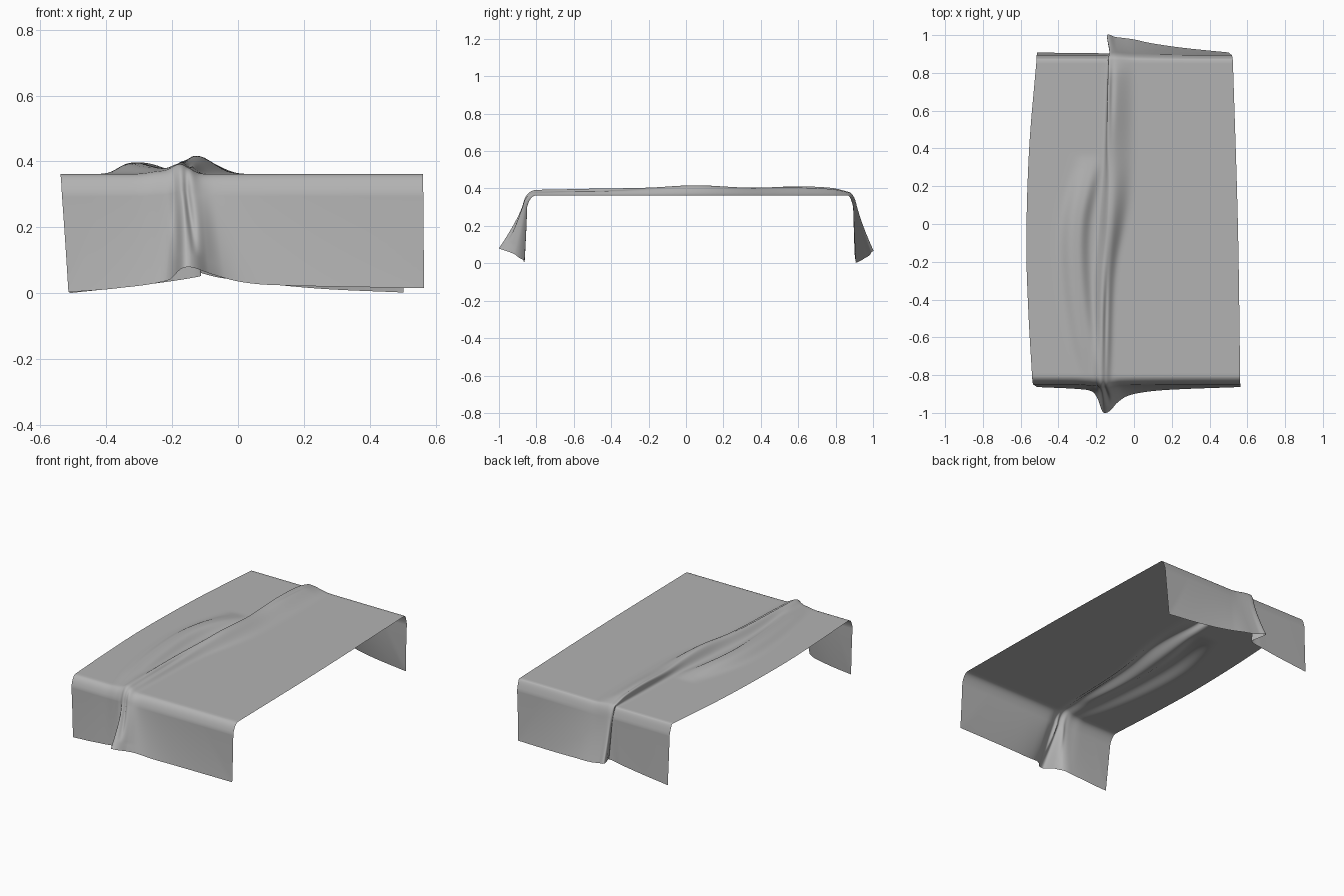
import bpy, bmesh, math

if "Cube" in bpy.data.objects:
    bpy.data.objects.remove(bpy.data.objects["Cube"])

TOP = 0.362


def curve(keys, t):
    """Smooth (Hermite) interpolation through (position, value) keys."""
    if t <= keys[0][0]:
        return keys[0][1]
    if t >= keys[-1][0]:
        return keys[-1][1]

    def slope(i):
        a, b = keys[max(i - 1, 0)], keys[min(i + 1, len(keys) - 1)]
        return (b[1] - a[1]) / (b[0] - a[0])
    for i in range(len(keys) - 1):
        (x0, y0), (x1, y1) = keys[i], keys[i + 1]
        if t <= x1:
            d = x1 - x0
            s = (t - x0) / d
            return ((2*s**3 - 3*s*s + 1) * y0 + (s**3 - 2*s*s + s) * d * slope(i)
                    + (3*s*s - 2*s**3) * y1 + (s**3 - s*s) * d * slope(i + 1))


def bump(x, c, left, right, power=2.0):
    w = left if x < c else right
    return math.exp(-abs((x - c) / w) ** power)


# Outline of the sheet along y
LEFT = [(-0.8, -0.54), (-0.45, -0.56), (-0.1, -0.57), (0.4, -0.555), (0.88, -0.515)]
RIGHT = [(-0.8, 0.562), (0, 0.55), (0.88, 0.523)]
# Main ridge: centre, height, right-hand width, overhang to the left
MAIN_C = [(-0.82, -0.168), (-0.3, -0.155), (0, -0.125), (0.3, -0.1), (0.88, -0.075)]
MAIN_H = [(-0.82, 0.024), (-0.6, 0.036), (-0.2, 0.043), (0.05, 0.055), (0.35, 0.042),
          (0.6, 0.05), (0.78, 0.042), (0.87, 0.02)]
MAIN_R = [(-0.82, 0.035), (-0.2, 0.042), (0.2, 0.065), (0.88, 0.055)]
LEAN = [(-0.82, 0.0), (-0.1, 0.003), (0.2, 0.014), (0.45, 0.035), (0.88, 0.045)]
# Side ridge: centre, height
SIDE_C = [(-0.82, -0.215), (-0.6, -0.265), (-0.3, -0.3), (0.0, -0.3), (0.3, -0.24)]
SIDE_H = [(-0.82, 0.008), (-0.6, 0.02), (-0.2, 0.033), (0.05, 0.034), (0.2, 0.024), (0.36, 0)]
# Hanging flaps: outward flare and hem height across x
FRONT_FLARE = [(-0.57, 0), (-0.3, 0.012), (-0.23, 0.026), (-0.2, 0.062), (-0.172, 0.128),
               (-0.15, 0.137), (-0.125, 0.124), (-0.09, 0.085), (-0.04, 0.05),
               (0.05, 0.028), (0.2, 0.014), (0.57, 0)]
FRONT_HEM = [(-0.57, 0.003), (-0.4, 0.015), (-0.22, 0.04), (-0.18, 0.072), (-0.145, 0.079),
             (-0.08, 0.058), (0, 0.036), (0.1, 0.025), (0.57, 0.015)]
BACK_FLARE = [(-0.57, 0), (-0.2, -0.004), (-0.1, 0.0), (-0.085, 0.035), (-0.065, 0.092),
              (-0.03, 0.082), (0.02, 0.072), (0.1, 0.052), (0.3, 0.025), (0.57, 0)]
BACK_HEM = [(-0.57, 0.0), (-0.3, 0.026), (-0.1, 0.053), (-0.065, 0.068), (0, 0.046),
            (0.1, 0.03), (0.3, 0.013), (0.57, 0.002)]


def spread(x, left, right, pivot=-0.14):
    """Stretch nominal x so the sheet's side edges land on left and right."""
    edge, target = (-0.57, left) if x < pivot else (0.57, right)
    return pivot + (x - pivot) * (target - pivot) / (edge - pivot)


def top_point(x, y):
    c = curve(MAIN_C, y)
    g = bump(x, c, 0.042, curve(MAIN_R, y), 2.4)
    h = curve(MAIN_H, y) * g
    side = max(curve(SIDE_H, y), 0) * bump(x, curve(SIDE_C, y), 0.068, 0.055, 3)
    # Shallow groove splitting the crest towards both ends
    groove = 0.012 * bump(x, c + 0.012, 0.012, 0.012) * (
        bump(y, -0.5, 0.3, 0.25) + 0.7 * bump(y, 0.72, 0.2, 0.12))
    px = spread(x, curve(LEFT, y), curve(RIGHT, y)) - curve(LEAN, y) * g
    return px, y, TOP + h + side - groove


def bez(a, b, c, t):
    return (1 - t)**2 * a + 2*t*(1 - t) * b + t*t * c


def flap_point(x, k, s, y0, hem_y, flares, hems, hem_left, hem_right, centre, lean):
    """Point on a hanging flap; k runs 0 at the edge to 1 at the hem, s = -1 front, 1 back."""
    ex, _, ez = top_point(x, y0)
    h = ez - TOP
    xs = max(-0.57, min(0.57, centre + (x - centre) * (1 + 0.5 * (1 - k))))
    flare = curve(flares, xs)
    out = abs(hem_y - y0) - 0.014 + 0.5 * h + 0.1 * flare
    ey, ezz = y0 + s * out, TOP - 0.06 + 0.4 * h
    if k < 0.2:
        t = k / 0.2
        py, pz = bez(y0, ey - s * 0.014, ey, t), bez(ez, ez - 0.004, ezz, t)
    else:
        t = (k - 0.2) / 0.8
        hy, hz = hem_y + s * flare, curve(hems, x)
        cy = ey + (hy - ey) * 0.32
        py, pz = bez(ey, cy, hy, t), bez(ezz, ezz * 0.55 + hz * 0.45, hz, t)
    px = spread(x, hem_left, hem_right) - lean * bump(x, centre, 0.024, 0.08)
    return ex + (px - ex) * k, py, pz


def front(x, k):
    px, py, pz = flap_point(x, k, -1, -0.805, -0.863, FRONT_FLARE, FRONT_HEM,
                            -0.515, 0.565, -0.15, 0.0)
    # Creases running down either side of the front fold
    fade = math.sin(math.pi * min(1, k * 1.15)) ** 0.7 if k < 0.87 else 0
    c1, c2 = -0.2 + 0.01 * k, -0.165 + 0.04 * k
    py += fade * (0.01 * bump(x, c1, 0.014, 0.014) + 0.014 * bump(x, c2, 0.012, 0.012)
                  - 0.008 * bump(x, c2 + 0.03, 0.02, 0.03))
    return px, py, pz


def back(x, k):
    return flap_point(x, k, 1, 0.868, 0.908, BACK_FLARE, BACK_HEM,
                      -0.512, 0.502, -0.065, 0.07)


# Columns are dense around the folds, sparse on the flat areas
cols = ([-0.57 + 0.17 * i / 14 for i in range(14)]
        + [-0.4 + 0.48 * i / 150 for i in range(150)]
        + [0.08 + 0.49 * i / 30 for i in range(31)])
ks = [i / 40 for i in range(1, 41)]
rows = [[front(x, k) for x in cols] for k in reversed(ks)]
rows += [[top_point(x, -0.805 + 1.673 * i / 90) for x in cols] for i in range(91)]
rows += [[back(x, k) for x in cols] for k in ks]

# Draped cloth: one continuous open sheet
bm = bmesh.new()
grid = [[bm.verts.new(p) for p in row] for row in rows]
for a, b in zip(grid, grid[1:]):
    for i in range(len(cols) - 1):
        bm.faces.new((a[i], a[i + 1], b[i + 1], b[i]))
for f in bm.faces:
    f.smooth = True
mesh = bpy.data.meshes.new("draped_cloth")
bm.to_mesh(mesh)
bm.free()
cloth = bpy.data.objects.new("draped_cloth", mesh)
bpy.context.collection.objects.link(cloth)

# Darker grey fabric
fabric = bpy.data.materials.new("fabric")
fabric.diffuse_color = (0.45, 0.45, 0.45, 1)
fabric.use_nodes = True
fabric.node_tree.nodes["Principled BSDF"].inputs["Base Color"].default_value = fabric.diffuse_color
mesh.materials.append(fabric)
